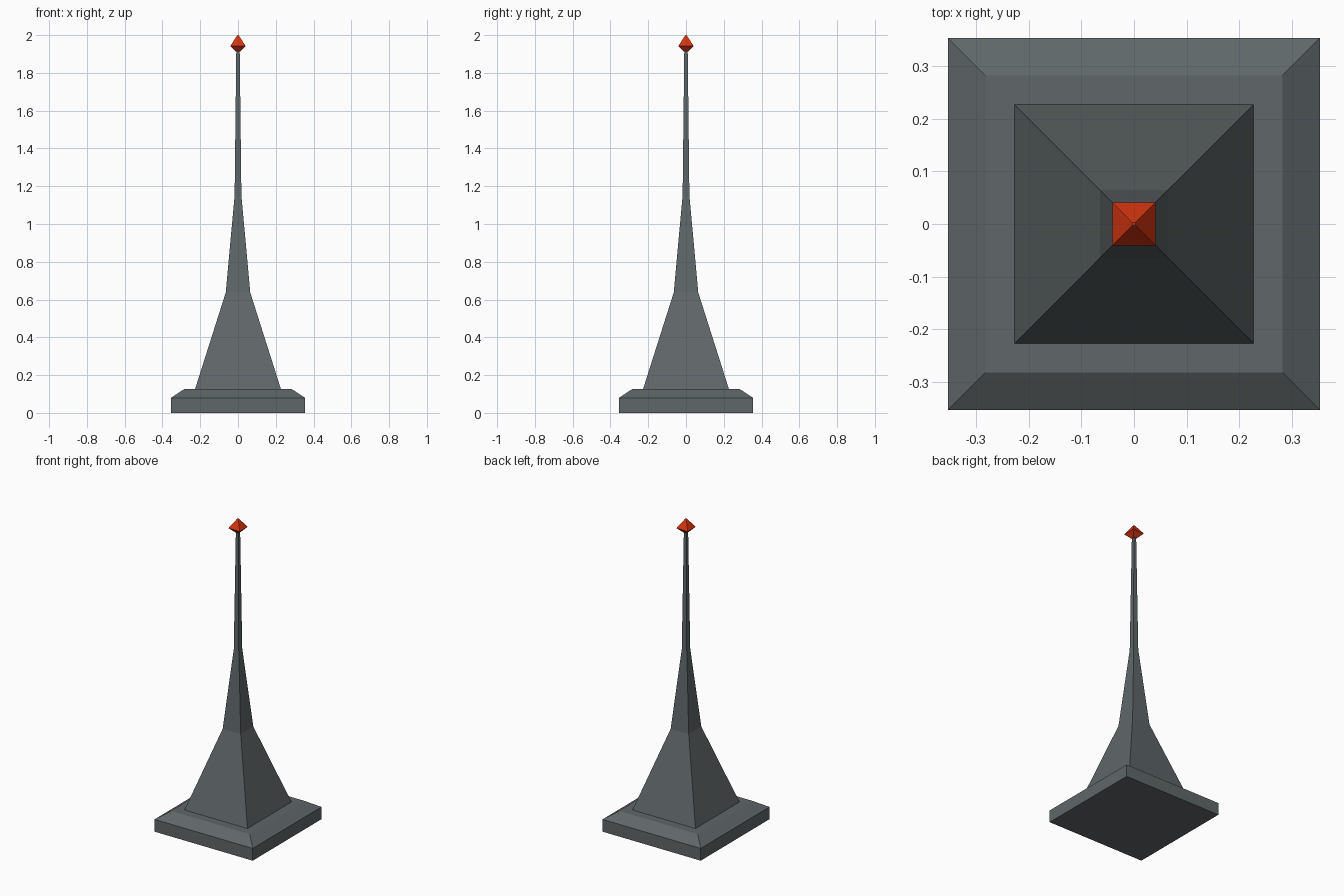
import bpy, bmesh

if "Cube" in bpy.data.objects:
    bpy.data.objects.remove(bpy.data.objects["Cube"])


def material(name, rgb):
    m = bpy.data.materials.new(name)
    m.diffuse_color = (*rgb, 1)
    m.use_nodes = True
    m.node_tree.nodes["Principled BSDF"].inputs["Base Color"].default_value = m.diffuse_color
    return m


def square_loft(name, profile, mat):
    """Stack of square rings given as (half width, height), capped at both ends."""
    bm = bmesh.new()
    rings = [[bm.verts.new((sx * r, sy * r, z))
              for sx, sy in ((-1, -1), (1, -1), (1, 1), (-1, 1))]
             for r, z in profile]
    for low, high in zip(rings, rings[1:]):
        for i in range(4):
            j = (i + 1) % 4
            bm.faces.new((low[i], low[j], high[j], high[i]))
    bm.faces.new(rings[0][::-1])
    bm.faces.new(rings[-1])
    mesh = bpy.data.meshes.new(name)
    bm.to_mesh(mesh)
    bm.free()
    mesh.materials.append(mat)
    ob = bpy.data.objects.new(name, mesh)
    bpy.context.collection.objects.link(ob)
    return ob


slate = material("slate grey", (0.115, 0.135, 0.14))
red = material("beacon red", (0.65, 0.035, 0.005))

# Chamfered square plinth
square_loft("plinth", [(0.354, 0), (0.354, 0.08), (0.283, 0.127)], slate)
# Tapering spire
square_loft("spire", [(0.227, 0.127), (0.065, 0.637), (0.018, 1.15), (0.009, 1.925)], slate)
# Faceted finial on the tip
square_loft("finial", [(0.012, 1.912), (0.041, 1.942), (0.003, 2.0)], red)
